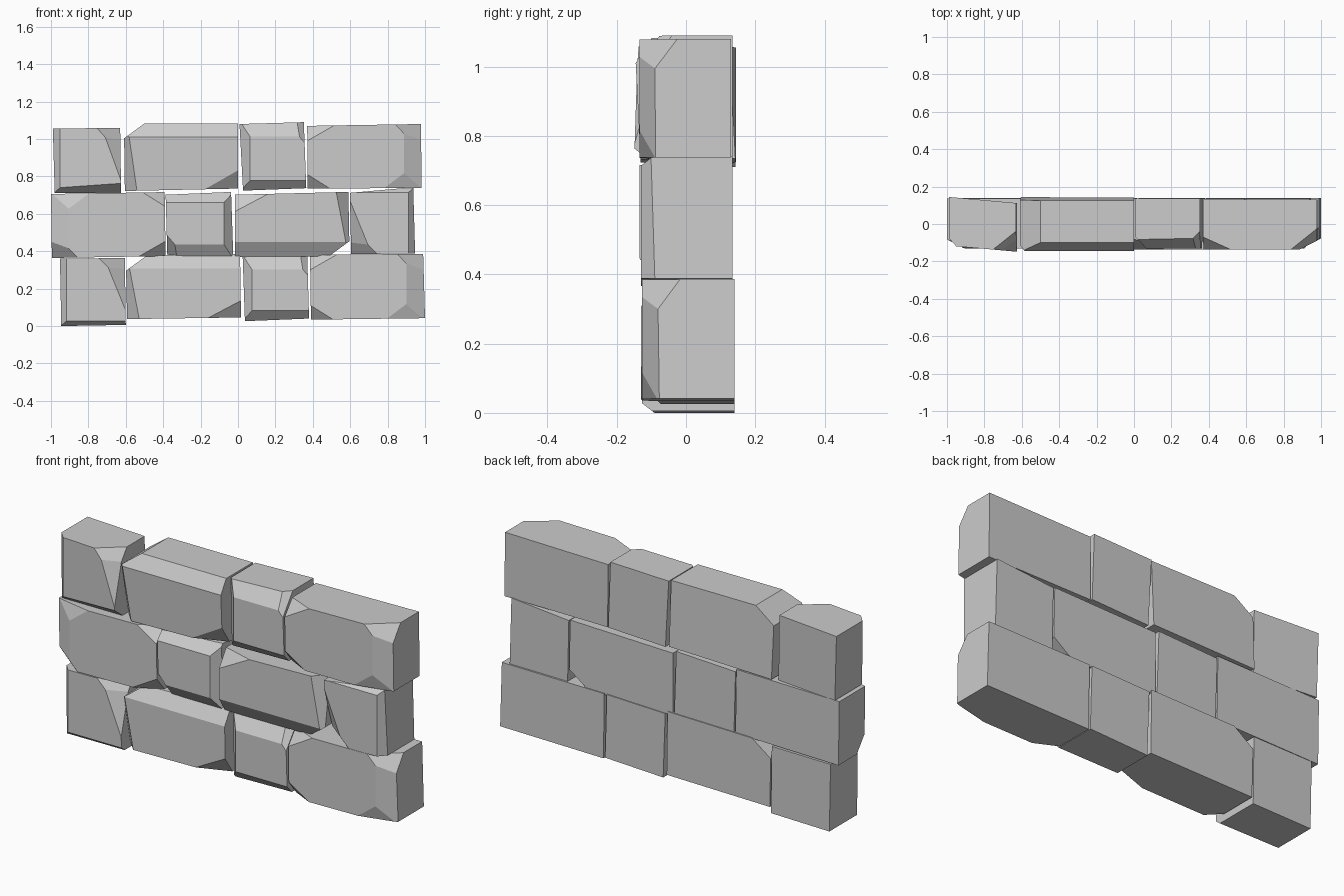
import bpy, bmesh
from mathutils import Vector

if "Cube" in bpy.data.objects:
    bpy.data.objects.remove(bpy.data.objects["Cube"])

INF = 1e9
# Chips per stone type: (corner side x, side z, cut length along x, along z, along depth)
CUTS = {
    "square_chipped": [(-1, 1, .036, INF, .04), (-1, -1, INF, .028, .036),
                       (1, 1, .11, .27, .08), (1, 1, .14, .14, .11)],
    "long_bevelled": [(-1, 1, .11, .08, INF), (1, 1, INF, .078, .05),
                      (-1, -1, .065, .34, .07), (1, -1, .17, .09, .06)],
    "square_bevelled": [(-1, 1, INF, .068, .047), (-1, -1, .038, INF, .04),
                        (1, -1, INF, .042, .04), (1, 1, .09, .105, .09)],
    "long_cornered": [(-1, 1, .14, .08, .065), (-1, -1, .12, .075, .06),
                      (1, 1, .09, INF, .045), (1, 1, .14, .144, .11),
                      (1, -1, .20, .15, .046)],
}


def stone(name, kind, outline, y0, y1, turned=False, yaw=0.0, pitch=0.0):
    """Block from a four-corner front outline (BL, BR, TR, TL), chipped by planes."""
    cx = sum(p[0] for p in outline) / 4
    cz = sum(p[1] for p in outline) / 4

    def pt(i, y):
        x, z = outline[i]
        return Vector((x, y + yaw * (x - cx) + pitch * (z - cz), z))

    bm = bmesh.new()
    front = [bm.verts.new(pt(i, y0)) for i in range(4)]
    back = [bm.verts.new(pt(i, y1)) for i in range(4)]
    bm.faces.new(front)
    bm.faces.new(back[::-1])
    for i in range(4):
        j = (i + 1) % 4
        bm.faces.new((front[j], front[i], back[i], back[j]))
    flip = -1 if turned else 1
    index = {(-1, -1): 0, (1, -1): 1, (1, 1): 2, (-1, 1): 3}
    for sx, sz, a, b, c in CUTS[kind]:
        sx, sz = sx * flip, sz * flip
        n = Vector((-sx / a, 1 / c, -sz / b))
        co = pt(index[sx, sz], y0) + n / n.length_squared
        bmesh.ops.bisect_plane(bm, geom=bm.verts[:] + bm.edges[:] + bm.faces[:],
                               dist=1e-5, plane_co=co, plane_no=n.normalized(),
                               clear_inner=True)
        rim = [e for e in bm.edges if e.is_boundary]
        if rim:
            bmesh.ops.holes_fill(bm, edges=rim, sides=0)
    bmesh.ops.recalc_face_normals(bm, faces=bm.faces[:])
    mesh = bpy.data.meshes.new(name)
    bm.to_mesh(mesh)
    bm.free()
    obj = bpy.data.objects.new(name, mesh)
    bpy.context.collection.objects.link(obj)


SA, LB, SB, LC = CUTS

# Top course
stone("top_stone_1", SA, [(-.98, .71), (-.625, .712), (-.63, 1.06), (-.99, 1.055)],
      -.132, .128, yaw=-.09)
stone("top_stone_2", LB, [(-.605, .722), (0, .735), (0, 1.083), (-.61, 1.083)],
      -.14, .134, pitch=-.05)
stone("top_stone_3", SB, [(.027, .724), (.365, .737), (.352, 1.09), (.008, 1.08)],
      -.13, .135)
stone("top_stone_4", LC, [(.372, .735), (.982, .738), (.978, 1.08), (.37, 1.07)],
      -.135, .13)

# Middle course, same stones turned upside down
stone("middle_stone_1", LC, [(-.995, .364), (-.387, .374), (-.392, .716), (-1, .706)],
      -.13, .135, turned=True)
stone("middle_stone_2", SB, [(-.378, .378), (-.025, .368), (-.037, .717), (-.387, .702)],
      -.13, .135, turned=True)
stone("middle_stone_3", LB, [(-.017, .37), (.597, .374), (.59, .717), (-.017, .702)],
      -.135, .135, turned=True)
stone("middle_stone_4", SA, [(.605, .385), (.947, .388), (.937, .742), (.598, .712)],
      -.13, .135, turned=True)

# Bottom course
stone("bottom_stone_1", SA, [(-.945, 0), (-.6, .006), (-.605, .364), (-.952, .36)],
      -.127, .14)
stone("bottom_stone_2", LB, [(-.593, .037), (.016, .046), (.011, .385), (-.6, .375)],
      -.13, .14)
stone("bottom_stone_3", SB, [(.037, .026), (.38, .04), (.37, .38), (.025, .37)],
      -.127, .14)
stone("bottom_stone_4", LC, [(.39, .034), (1, .042), (.99, .386), (.385, .38)],
      -.127, .14)
